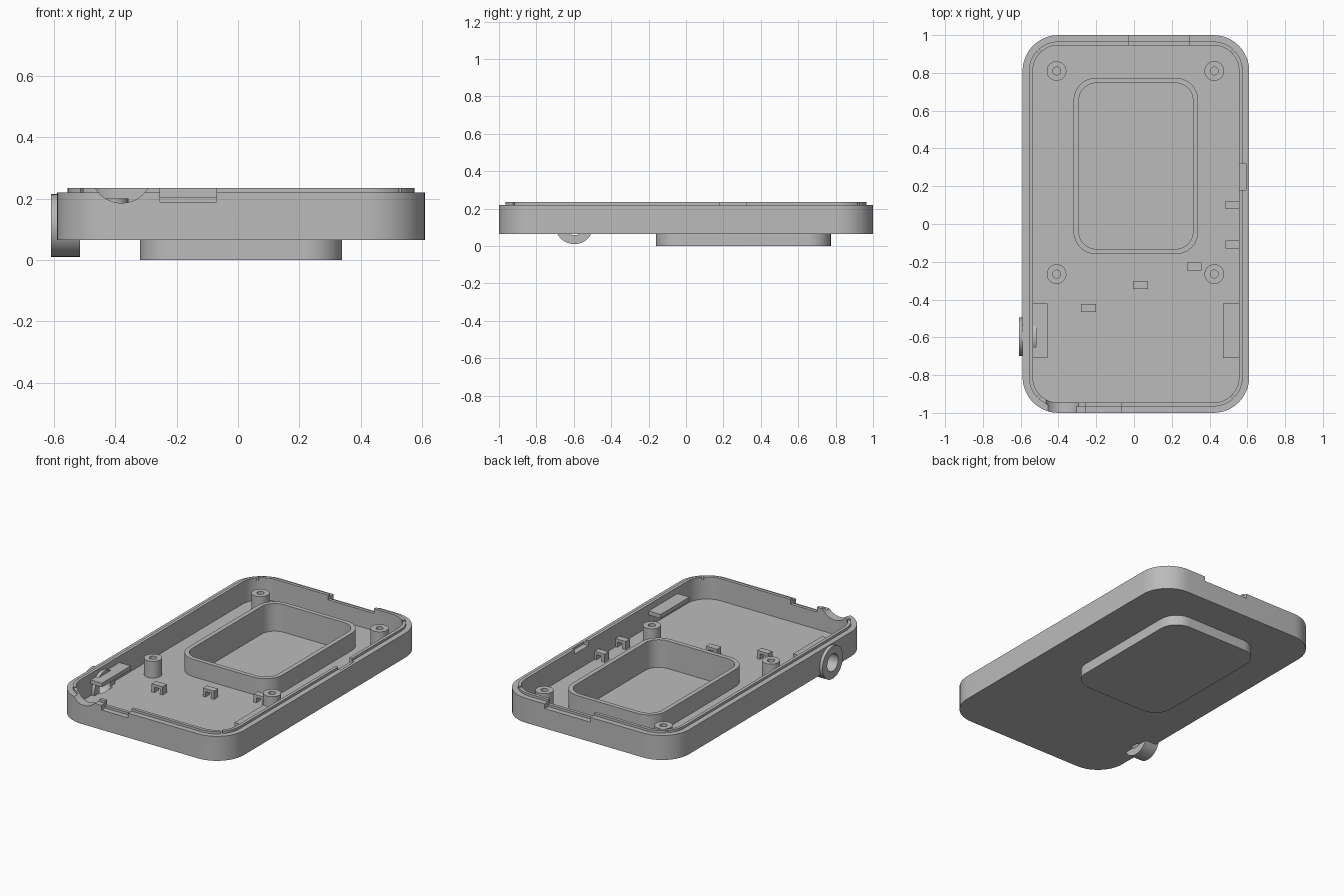
import bpy, bmesh, math
from mathutils import Matrix

if "Cube" in bpy.data.objects:
    bpy.data.objects.remove(bpy.data.objects["Cube"])

grey = bpy.data.materials.new("plain_grey")
grey.use_nodes = True
GREY = (0.5, 0.5, 0.5, 1)
grey.diffuse_color = GREY
grey.node_tree.nodes["Principled BSDF"].inputs["Base Color"].default_value = GREY


def finish(bm, name):
    bmesh.ops.recalc_face_normals(bm, faces=bm.faces[:])
    me = bpy.data.meshes.new(name)
    bm.to_mesh(me)
    bm.free()
    me.materials.append(grey)
    ob = bpy.data.objects.new(name, me)
    bpy.context.collection.objects.link(ob)
    return ob


def rounded_loft(name, center, half, radius, levels, seg=12):
    """Loft rounded rectangles through (inset, z) levels and cap both ends."""
    bm = bmesh.new()
    rings = []
    for inset, z in levels:
        r = radius - inset
        ring = []
        for q, (sx, sy) in enumerate([(1, 1), (-1, 1), (-1, -1), (1, -1)]):
            cx = center[0] + sx * (half[0] - radius)
            cy = center[1] + sy * (half[1] - radius)
            for i in range(seg + 1):
                a = (q + i / seg) * math.pi / 2
                ring.append(bm.verts.new((cx + r * math.cos(a), cy + r * math.sin(a), z)))
        rings.append(ring)
    for a, b in zip(rings, rings[1:]):
        for i in range(len(a)):
            j = (i + 1) % len(a)
            bm.faces.new((a[i], a[j], b[j], b[i]))
    bm.faces.new(rings[0])
    bm.faces.new(rings[-1])
    return finish(bm, name)


def add_box(bm, lo, hi):
    size = [h - l for l, h in zip(lo, hi)]
    mid = [(h + l) / 2 for l, h in zip(lo, hi)]
    bmesh.ops.create_cube(bm, size=1, matrix=Matrix.Translation(mid) @ Matrix.Diagonal((*size, 1)))


def box(name, lo, hi):
    bm = bmesh.new()
    add_box(bm, lo, hi)
    return finish(bm, name)


def tube(name, matrix, profile, seg=40):
    """Revolve a closed (radius, height) profile; a two-point profile gives a solid cylinder."""
    bm = bmesh.new()
    rings = [[bm.verts.new(matrix @ Matrix.Rotation(2 * math.pi * i / seg, 4, 'Z')
                           @ Matrix.Translation((r, 0, h)).to_translation())
              for i in range(seg)] for r, h in profile]
    pairs = list(zip(rings, rings[1:]))
    if len(rings) > 2:
        pairs.append((rings[-1], rings[0]))
    else:
        bm.faces.new(rings[0])
        bm.faces.new(rings[1])
    for a, b in pairs:
        for i in range(seg):
            j = (i + 1) % seg
            bm.faces.new((a[i], a[j], b[j], b[i]))
    return finish(bm, name)


def cut(ob, cutter):
    mod = ob.modifiers.new("cut", 'BOOLEAN')
    mod.operation = 'DIFFERENCE'
    mod.solver = 'EXACT'
    mod.object = cutter
    bpy.context.view_layer.objects.active = ob
    bpy.ops.object.modifier_apply(modifier=mod.name)
    bpy.data.objects.remove(cutter)


CX, HX, HY, R = 0.01, 0.6, 1.0, 0.19
BASE, FLOOR, RIM, LIP = 0.065, 0.095, 0.22, 0.235
parts = []

# Tray: outer wall, stepped lip and floor in one loft
tray = rounded_loft("tray", (CX, 0), (HX, HY), R,
                    [(0, BASE), (0, RIM), (0.034, RIM), (0.034, LIP), (0.054, LIP), (0.054, FLOOR)])
parts.append(tray)

# Pocket sunk through the floor
pc, ph, pr = (0.01, 0.307), (0.33, 0.467), 0.12
cut(tray, rounded_loft("pocket_cutter", pc, ph, pr, [(0.014, 0), (0.014, 0.15)]))
parts.append(rounded_loft("pocket", pc, ph, pr,
                          [(0, 0), (0, 0.205), (0.028, 0.205), (0.028, 0.03)]))

# Stepped rim notches at front and back
for x0, x1, s in [(-0.255, -0.07, -1), (-0.03, 0.29, 1)]:
    for ya, yb, z in [(0.966, 1.1, 0.19), (0.92, 0.967, 0.205)]:
        lo, hi = sorted((s * ya, s * yb))
        cut(tray, box("notch_cutter", (x0, lo, z), (x1, hi, 0.3)))

# Side lip gap
cut(tray, box("gap_cutter", (0.53, 0.18, 0.205), (0.592, 0.32, 0.3)))

# Narrow lip splits in the middle of each corner
for sx in (-1, 1):
    for sy in (-1, 1):
        c = box("split_cutter", (-0.06, -0.006, RIM), (0.04, 0.006, 0.3))
        c.data.transform(Matrix.Translation((CX + sx * 0.514, sy * 0.914, 0))
                         @ Matrix.Rotation(sx * sy * math.pi / 4, 4, 'Z'))
        cut(tray, c)

# Round cable notch in the front wall
cut(tray, tube("cable_cutter", Matrix.Translation((-0.38, -0.9, 0.286)) @ Matrix.Rotation(math.pi / 2, 4, 'X'),
               [(0.1, 0), (0.1, 0.2)]))

# Strap ring through the side wall
ring_at = Matrix.Translation((-0.61, -0.597, 0.1125)) @ Matrix.Rotation(math.pi / 2, 4, 'Y')
cut(tray, tube("bore_cutter", ring_at, [(0.056, -0.05), (0.056, 0.11)]))
parts.append(tube("strap_ring", ring_at, [(0.055, 0), (0.1025, 0), (0.1025, 0.095), (0.055, 0.095)]))

# Screw posts
for i, (x, y) in enumerate([(-0.41, 0.81), (0.425, 0.81), (-0.41, -0.265), (0.425, -0.265)]):
    parts.append(tube(f"screw_post_{i + 1}", Matrix.Translation((x, y, 0)),
                      [(0.021, FLOOR), (0.052, FLOOR), (0.052, 0.2), (0.021, 0.2)], 32))

# Bridge-shaped cable clips
for i, (x, y) in enumerate([(-0.28, -0.465), (-0.005, -0.345), (0.28, -0.245), (0.485, -0.13), (0.485, 0.08)]):
    bm = bmesh.new()
    w, d, top = 0.078, 0.042, 0.147
    add_box(bm, (x, y, FLOOR), (x + 0.02, y + d, top))
    add_box(bm, (x + w - 0.02, y, FLOOR), (x + w, y + d, top))
    add_box(bm, (x + 0.02, y, top - 0.018), (x + w - 0.02, y + d, top))
    parts.append(finish(bm, f"cable_clip_{i + 1}"))

# Side ledges
for name, x0, x1 in [("right_ledge", -0.545, -0.457), ("left_ledge", 0.472, 0.565)]:
    parts.append(box(name, (x0, -0.71, 0.17), (x1, -0.42, 0.195)))

# Smooth curves, sharp edges
bpy.ops.object.select_all(action='DESELECT')
for ob in parts:
    ob.select_set(True)
bpy.context.view_layer.objects.active = tray
bpy.ops.object.shade_smooth_by_angle(angle=math.radians(30))
